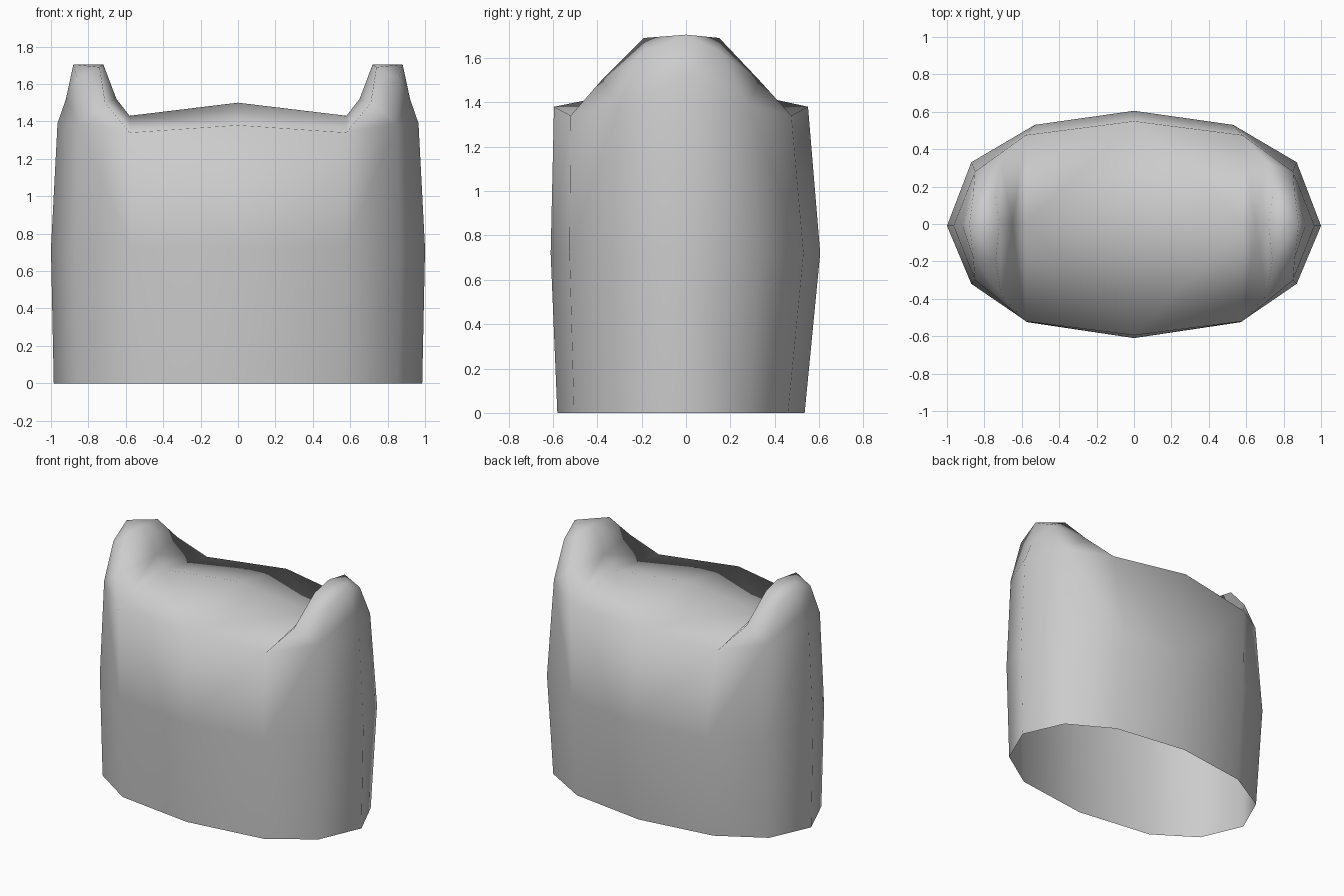
import bpy, bmesh

if "Cube" in bpy.data.objects:
    bpy.data.objects.remove(bpy.data.objects["Cube"])

grey = bpy.data.materials.new("light grey")
grey.diffuse_color = (0.6, 0.6, 0.6, 1)
grey.use_nodes = True
grey.node_tree.nodes["Principled BSDF"].inputs["Base Color"].default_value = grey.diffuse_color

bm = bmesh.new()


def vert(x, y, z):
    return bm.verts.new((x, y, z))


# Centre line of the top: crown, valley, inner horn, horn tip, outer horn
crown = vert(0, 0, 1.50)
valley = vert(0.58, 0, 1.43)
inner = vert(0.65, 0, 1.52)
tip_in = vert(0.72, 0, 1.705)
tip_out = vert(0.88, 0, 1.705)
outer = vert(0.92, 0, 1.52)
# Side seam, bottom to shoulder
seam = [vert(0.985, -0.01, 0), vert(1.0, -0.01, 0.72), vert(0.965, -0.01, 1.39)]


def half(mid, bend, corner, horn_low, horn_in, horn_out):
    """One front or back quarter: wall columns, top panel and horn side."""
    cols = [[vert(*p) for p in col] for col in (mid, bend, corner)] + [seam]
    for a, b in zip(cols, cols[1:]):
        for i in range(2):
            bm.faces.new((a[i], b[i], b[i + 1], a[i + 1]))
    a, b, c, d = (col[2] for col in cols)
    e, f, g = vert(*horn_low), vert(*horn_in), vert(*horn_out)
    for face in ((a, b, valley, crown), (b, e, inner, valley),
                 (e, f, tip_in, inner), (f, g, tip_out, tip_in),
                 (b, c, e), (c, g, e), (e, g, f),
                 (c, d, outer, g), (g, outer, tip_out)):
        bm.faces.new(face)


# Front quarter
half([(0, -0.58, 0), (0, -0.61, 0.72), (0, -0.595, 1.38)],
     [(0.56, -0.505, 0), (0.57, -0.525, 0.72), (0.58, -0.52, 1.34)],
     [(0.855, -0.31, 0), (0.87, -0.32, 0.72), (0.85, -0.30, 1.39)],
     (0.71, -0.38, 1.50), (0.74, -0.19, 1.69), (0.86, -0.18, 1.63))
# Back quarter
half([(0, 0.535, 0), (0, 0.605, 0.72), (0, 0.55, 1.38)],
     [(0.54, 0.46, 0), (0.53, 0.53, 0.72), (0.58, 0.475, 1.34)],
     [(0.855, 0.28, 0), (0.87, 0.33, 0.72), (0.85, 0.28, 1.39)],
     (0.71, 0.33, 1.50), (0.74, 0.15, 1.69), (0.86, 0.15, 1.63))

bmesh.ops.recalc_face_normals(bm, faces=bm.faces[:])
# Keep the crown facing upward
bm.normal_update()
if crown.normal.z < 0:
    bmesh.ops.reverse_faces(bm, faces=bm.faces[:])
for f in bm.faces:
    f.smooth = True

mesh = bpy.data.meshes.new("horned_shell")
bm.to_mesh(mesh)
bm.free()
mesh.materials.append(grey)
shell = bpy.data.objects.new("horned_shell", mesh)
bpy.context.collection.objects.link(shell)

# Other side of the shell
mirror = shell.modifiers.new("mirror", 'MIRROR')
mirror.use_clip = True
mirror.merge_threshold = 0.001
